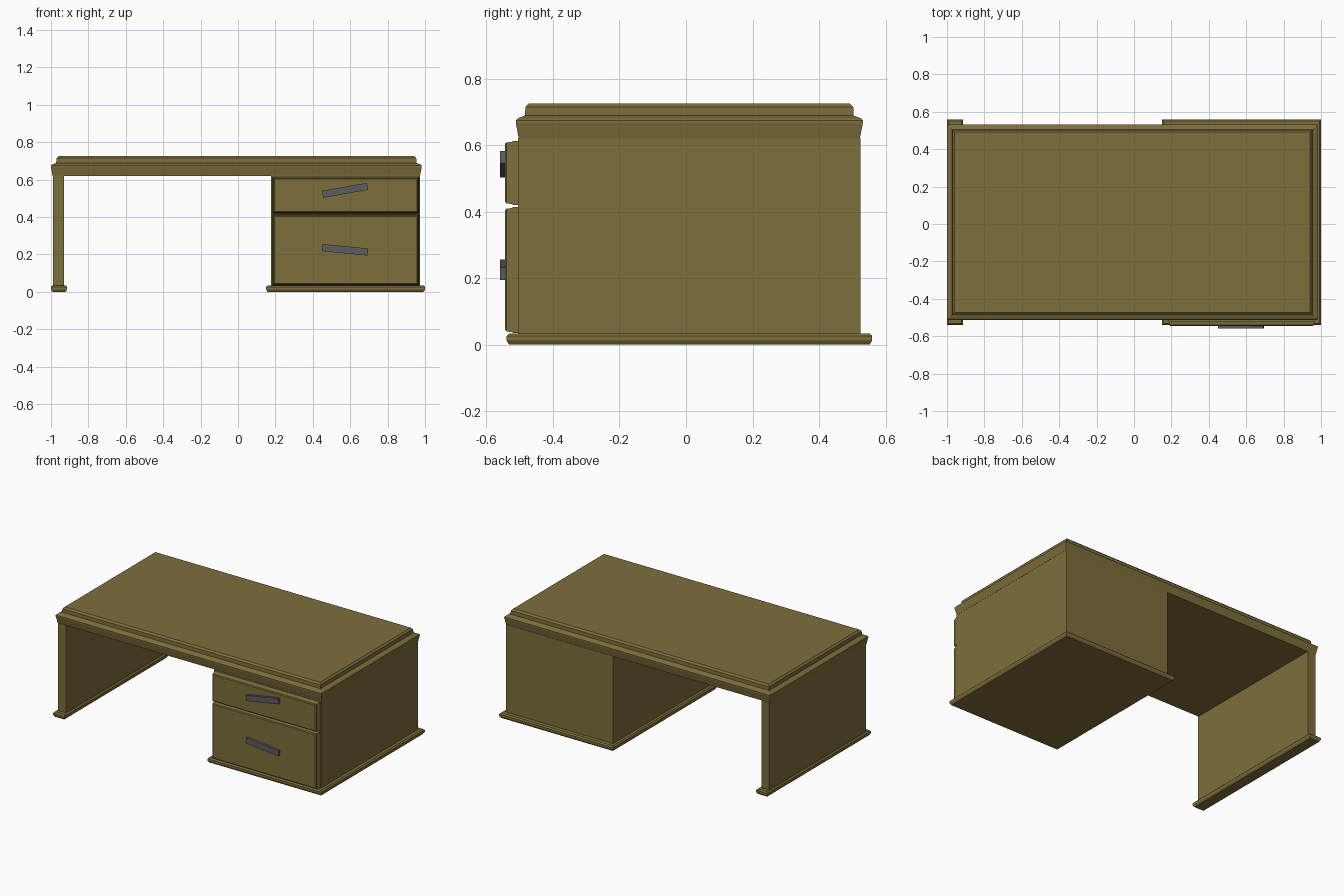
import bpy, bmesh, math
from mathutils import Matrix

if "Cube" in bpy.data.objects:
    bpy.data.objects.remove(bpy.data.objects["Cube"])


def material(name, color):
    m = bpy.data.materials.new(name)
    m.diffuse_color = (*color, 1)
    m.use_nodes = True
    m.node_tree.nodes["Principled BSDF"].inputs["Base Color"].default_value = m.diffuse_color
    return m


WOOD = material("wood", (0.205, 0.156, 0.045))
METAL = material("dark_metal", (0.11, 0.11, 0.115))


def loft(name, rings, mat, matrix=Matrix.Identity(4)):
    """Stack of rectangles: each ring is (height, x0, x1, y0, y1)."""
    bm = bmesh.new()
    loops = [[bm.verts.new((x, y, z)) for x, y in
              ((x0, y0), (x1, y0), (x1, y1), (x0, y1))]
             for z, x0, x1, y0, y1 in rings]
    for a, b in zip(loops, loops[1:]):
        for i in range(4):
            j = (i + 1) % 4
            bm.faces.new((a[i], a[j], b[j], b[i]))
    bm.faces.new(loops[0][::-1])
    bm.faces.new(loops[-1])
    bm.transform(matrix)
    bmesh.ops.recalc_face_normals(bm, faces=bm.faces)
    mesh = bpy.data.meshes.new(name)
    bm.to_mesh(mesh)
    bm.free()
    mesh.materials.append(mat)
    ob = bpy.data.objects.new(name, mesh)
    bpy.context.collection.objects.link(ob)
    return ob


def moulded(name, rect, profile, mat, matrix=Matrix.Identity(4)):
    """Rectangle swept through (height, inset) profile points."""
    x0, x1, y0, y1 = rect
    return loft(name, [(z, x0 + i, x1 - i, y0 + i, y1 - i)
                       for z, i in profile], mat, matrix)


# Desktop with stepped moulding
moulded("desktop", (-1.0, 0.982, -0.512, 0.532),
        [(0.62, 0.009), (0.667, 0.0), (0.675, 0.0), (0.681, 0.006),
         (0.686, 0.02), (0.69, 0.028), (0.715, 0.029), (0.726, 0.04)], WOOD)

# Side panel and drawer cabinet, each with a base plinth
BASE = [(0, 0.008), (0.009, 0.002), (0.014, 0.0), (0.026, 0.0), (0.034, 0.008)]
for name, x0, x1, b0, b1 in (("side_panel", -0.988, -0.929, -1.0, -0.914),
                             ("cabinet", 0.176, 0.972, 0.15, 1.0)):
    moulded(name, (x0, x1, -0.505, 0.525), [(0.03, 0), (0.622, 0)], WOOD)
    moulded(name + "_base", (b0, b1, -0.54, 0.56), BASE, WOOD)

# Drawer fronts (profile runs towards -y)
TO_FRONT = Matrix.Rotation(math.radians(90), 4, 'X')
for name, z0, z1 in (("upper_drawer", 0.42, 0.613), ("lower_drawer", 0.035, 0.414)):
    moulded(name, (0.184, 0.967, z0, z1),
            [(0.50, 0), (0.519, 0), (0.524, 0.003), (0.54, 0.005), (0.545, 0.01)],
            WOOD, TO_FRONT)

# Crooked handles
for name, z, tilt in (("upper_handle", 0.543, 10), ("lower_handle", 0.225, -5.5)):
    place = (Matrix.Translation((0.572, 0, z)) @
             Matrix.Rotation(math.radians(-tilt), 4, 'Y') @ TO_FRONT)
    moulded(name, (-0.122, 0.122, -0.019, 0.019),
            [(0.54, 0), (0.56, 0)], METAL, place)
